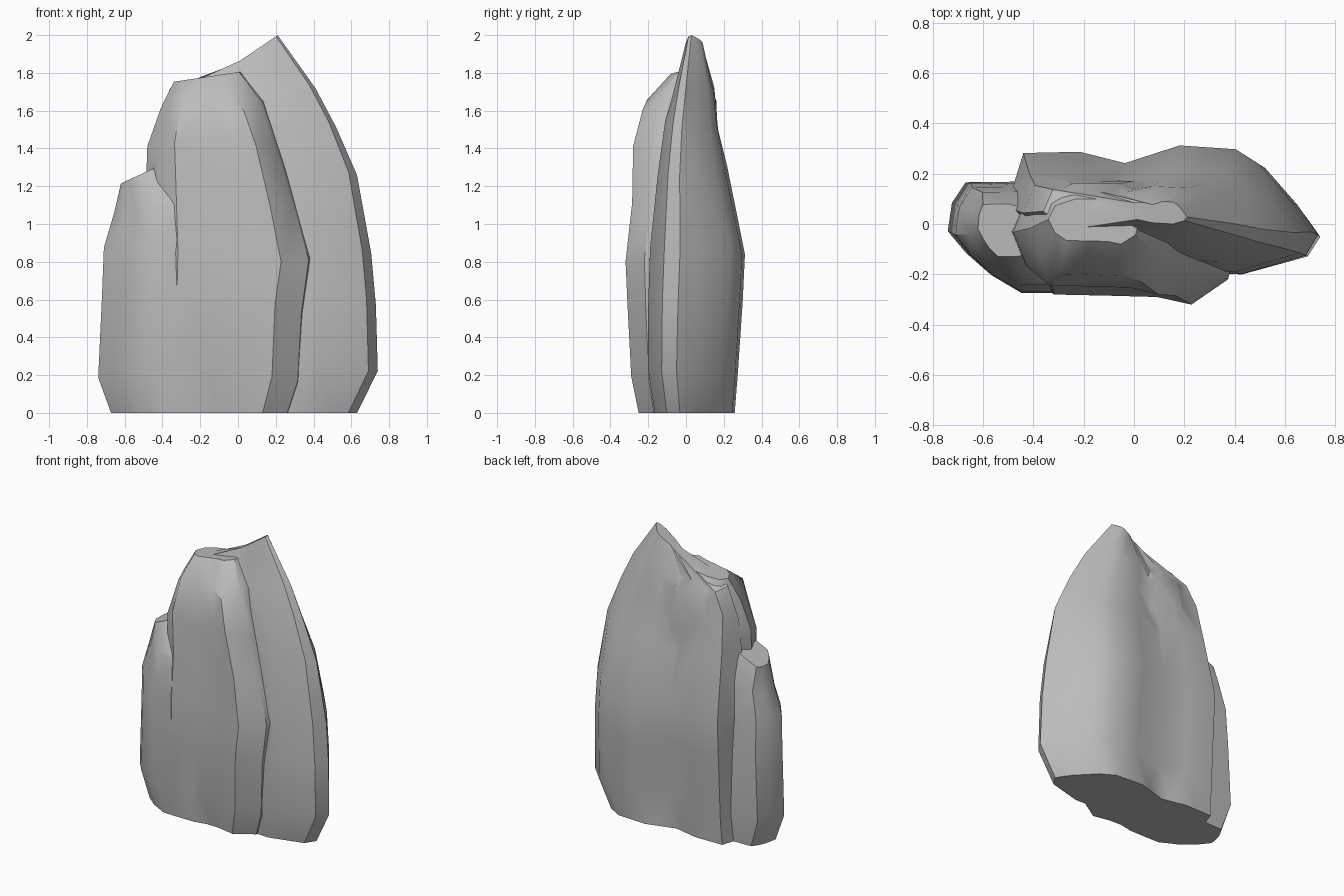
import bpy, bmesh, random
from mathutils import Vector

if "Cube" in bpy.data.objects:
    bpy.data.objects.remove(bpy.data.objects["Cube"])

random.seed(4)
stone = bpy.data.materials.new("grey stone")
stone.diffuse_color = (0.5, 0.5, 0.5, 1)
stone.use_nodes = True
stone.node_tree.nodes["Principled BSDF"].inputs["Base Color"].default_value = stone.diffuse_color


def slab(name, outline, levels):
    """Loft an outline (-1..1) through boxes: z, x min, x max, y min, y max, tilt of z along x."""
    bm = bmesh.new()
    rings = []
    for i, (z, x0, x1, y0, y1, tilt) in enumerate(levels):
        cx, cy, hx, hy = (x0 + x1) / 2, (y0 + y1) / 2, (x1 - x0) / 2, (y1 - y0) / 2
        wob = 0.035 if 0 < i < len(levels) - 1 else 0
        rings.append([bm.verts.new((cx + u * hx, cy + v * hy,
                                    z + tilt * u * hx + random.uniform(-wob, wob)))
                      for u, v in outline])
    n = len(outline)
    for a, b in zip(rings, rings[1:]):
        for k in range(n):
            bm.faces.new((a[k], a[(k + 1) % n], b[(k + 1) % n], b[k]))
    bm.faces.new(rings[0][::-1])
    bm.faces.new(rings[-1])
    bmesh.ops.triangulate(bm, faces=bm.faces[:])
    bmesh.ops.recalc_face_normals(bm, faces=bm.faces[:])
    me = bpy.data.meshes.new(name)
    bm.to_mesh(me)
    bm.free()
    me.materials.append(stone)
    ob = bpy.data.objects.new(name, me)
    bpy.context.collection.objects.link(ob)
    return ob


# tall back slab carrying the peak and the right side
rock = slab("rock", [
    (-1, .1), (-.8, -.6), (-.2, -.9), (.5, -1), (.92, -.7), (1, -.37), (.87, .1),
    (.66, .69), (.5, .94), (.13, 1), (-.23, .72), (-.53, .9), (-.9, .88)], [
    (-.10, -.50, .58, -.15, .25, 0),
    (.20, -.50, .74, -.20, .275, 0),
    (.60, -.50, .73, -.20, .30, 0),
    (.87, -.50, .705, -.19, .312, 0),
    (1.28, -.47, .63, -.15, .22, 0),
    (1.53, -.44, .52, -.11, .17, 0),
    (1.70, -.36, .41, -.07, .15, 0),
    (1.925, -.01, .21, 0, .09, .68)])

# leaning front block with the ridge
front = slab("front_block", [
    (-1, .1), (-.85, -.5), (-.6, -.84), (-.1, -.86), (.3, -.88), (.6, -1), (.92, -.6),
    (1, 0), (.8, .7), (.3, 1), (-.4, 1), (-.85, .7)], [
    (-.15, -.50, .24, -.22, .15, 0),
    (.20, -.50, .35, -.29, .18, 0),
    (.55, -.50, .37, -.31, .18, 0),
    (.83, -.50, .41, -.32, .18, 0),
    (1.10, -.49, .33, -.285, .18, 0),
    (1.40, -.48, .24, -.28, .17, 0),
    (1.63, -.41, .14, -.23, .16, 0),
    (1.78, -.34, .02, -.08, .10, .15)])

# low left shoulder
shoulder = slab("left_shoulder", [
    (-1, .08), (-.83, -.32), (-.62, -.68), (-.33, -1), (.3, -1), (.8, -.8), (1, 0),
    (.7, .8), (0, 1), (-.83, .98), (-.96, .6)], [
    (-.20, -.60, .10, -.22, .13, 0),
    (.20, -.74, .10, -.26, .17, 0),
    (.60, -.72, .10, -.275, .165, 0),
    (.90, -.71, .08, -.27, .15, 0),
    (1.10, -.655, -.04, -.24, .13, .12),
    (1.27, -.62, -.38, -.13, .08, .46)])

# fuse the three masses into one stone
bpy.context.view_layer.objects.active = rock
for part in (front, shoulder):
    mod = rock.modifiers.new("union", "BOOLEAN")
    mod.operation = "UNION"
    mod.solver = "EXACT"
    mod.object = part
    bpy.ops.object.modifier_apply(modifier=mod.name)
    bpy.data.objects.remove(part)

# cut the base flat on the ground
bm = bmesh.new()
bm.from_mesh(rock.data)
cut = bmesh.ops.bisect_plane(bm, geom=bm.verts[:] + bm.edges[:] + bm.faces[:],
                             plane_co=Vector((0, 0, 0)), plane_no=Vector((0, 0, -1)),
                             clear_outer=True)
edges = [e for e in cut["geom_cut"] if isinstance(e, bmesh.types.BMEdge)]
bmesh.ops.holes_fill(bm, edges=edges, sides=0)
bmesh.ops.recalc_face_normals(bm, faces=bm.faces[:])
bm.to_mesh(rock.data)
bm.free()

rock.select_set(True)
bpy.ops.object.shade_smooth_by_angle(angle=0.6)
